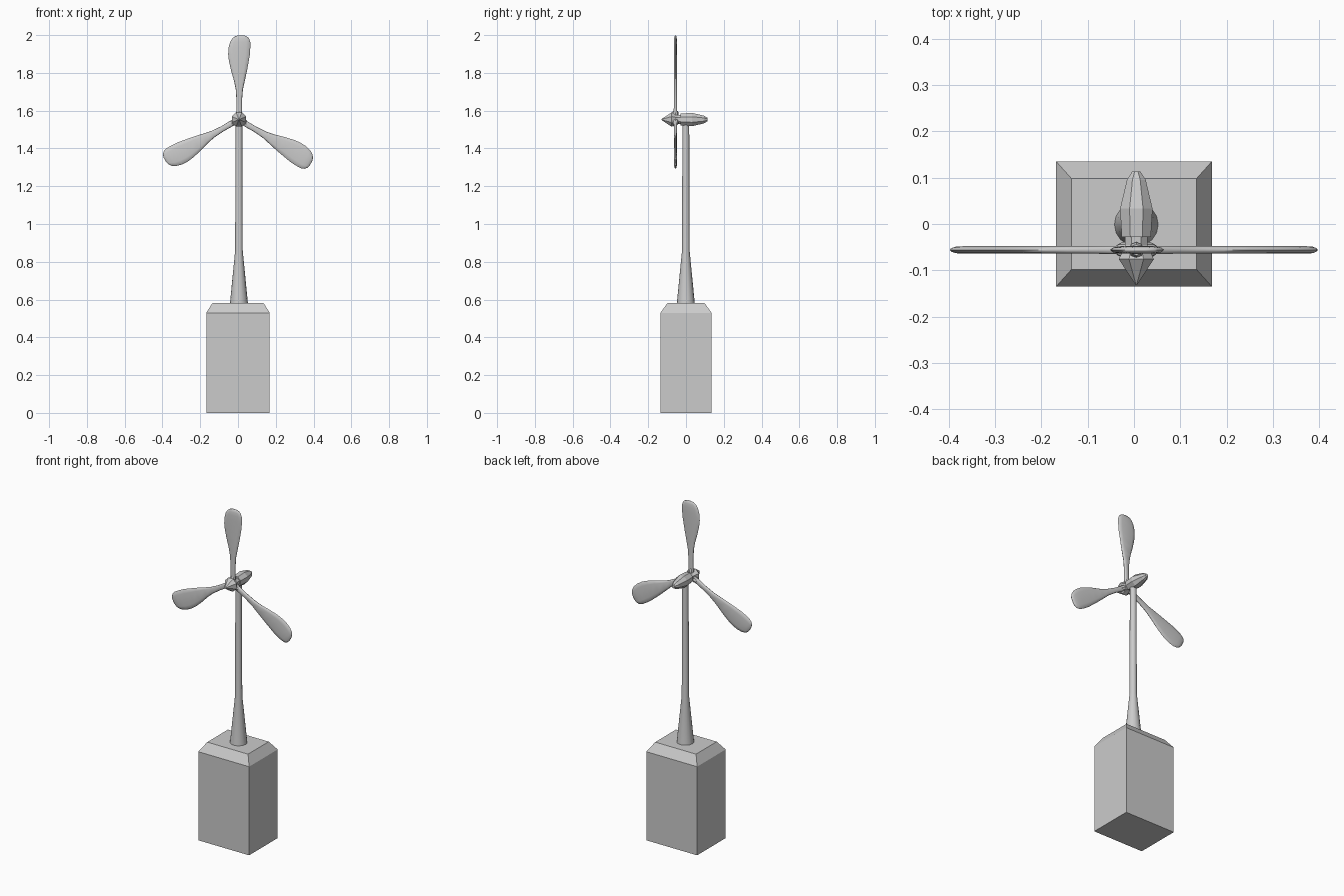
import bpy, bmesh, math
from mathutils import Matrix, Vector

if "Cube" in bpy.data.objects:
    bpy.data.objects.remove(bpy.data.objects["Cube"])

HUB = Vector((0.005, -0.056, 1.553))


def loft(name, rings, smooth=None):
    """Skin equal-length rings of points and cap both ends."""
    bm = bmesh.new()
    rows = [[bm.verts.new(p) for p in ring] for ring in rings]
    n = len(rows[0])
    for a, b in zip(rows, rows[1:]):
        for i in range(n):
            j = (i + 1) % n
            bm.faces.new((a[i], a[j], b[j], b[i]))
    bm.faces.new(rows[0])
    bm.faces.new(rows[-1])
    bmesh.ops.recalc_face_normals(bm, faces=bm.faces)
    mesh = bpy.data.meshes.new(name)
    bm.to_mesh(mesh)
    bm.free()
    obj = bpy.data.objects.new(name, mesh)
    bpy.context.collection.objects.link(obj)
    if smooth:
        bpy.ops.object.select_all(action='DESELECT')
        obj.select_set(True)
        bpy.context.view_layer.objects.active = obj
        bpy.ops.object.shade_smooth_by_angle(angle=math.radians(smooth))
    return obj


def circle(r, n, place, phase=0.0):
    return [place(r * math.cos(phase + math.tau * i / n),
                  r * math.sin(phase + math.tau * i / n)) for i in range(n)]


def rect(hx, hy, z):
    return [(-hx, -hy, z), (hx, -hy, z), (hx, hy, z), (-hx, hy, z)]


# Base block with chamfered top
loft("base_block", [rect(0.168, 0.135, 0), rect(0.168, 0.135, 0.53),
                    rect(0.135, 0.098, 0.582)])

# Tower with flared foot
loft("tower", [circle(r, 16, lambda x, y: (x + 0.005, y - 0.001, z))
               for z, r in [(0.575, 0.048), (0.86, 0.02), (1.545, 0.018)]], 40)


# Faceted bodies along y: nacelle, shaft, nose
def y_body(name, profile, sides=8):
    return loft(name, [circle(r, sides, lambda x, z: (HUB.x + x, y, HUB.z + z),
                              math.pi / sides) for y, r in profile])


y_body("nacelle", [(-0.028, 0.034), (0.033, 0.038), (0.095, 0.022), (0.113, 0.010)])
y_body("rotor_shaft", [(-0.078, 0.026), (-0.025, 0.026)])
y_body("nose_cone", [(-0.131, 0.002), (-0.076, 0.041), (-0.062, 0.034), (-0.045, 0.026)])

# Blade outline: distance from hub, left edge, right edge, half thickness
OUTLINE = [(0.015, -.014, .014, .009), (0.05, -.014, .017, .009), (0.10, -.013, .016, .008),
           (0.16, -.017, .021, .008), (0.205, -.026, .031, .008), (0.26, -.042, .043, .008),
           (0.31, -.053, .052, .008), (0.345, -.057, .058, .008), (0.38, -.055, .060, .008),
           (0.41, -.047, .060, .008), (0.43, -.035, .053, .007), (0.441, -.020, .041, .005),
           (0.446, -.003, .025, .002)]
SECTION = [(-1, 0), (-.88, .65), (-.6, 1), (.6, 1), (.88, .65), (1, 0),
           (.88, -.65), (.6, -1), (-.6, -1), (-.88, -.65)]

# Three blades, each with a root collar
for k in range(3):
    turn = Matrix.Translation(HUB) @ Matrix.Rotation(k * math.tau / 3, 4, 'Y')
    blade = loft(f"blade_{k + 1}",
                 [[turn @ Vector(((a + b) / 2 + u * (b - a) / 2, v * t, r)) for u, v in SECTION]
                  for r, a, b, t in OUTLINE], 60)
    collar = loft(f"blade_collar_{k + 1}",
                  [circle(c, 8, lambda x, y: turn @ Vector((x, y, r)))
                   for r, c in [(0.01, 0.016), (0.035, 0.017), (0.046, 0.012)]], 30)
